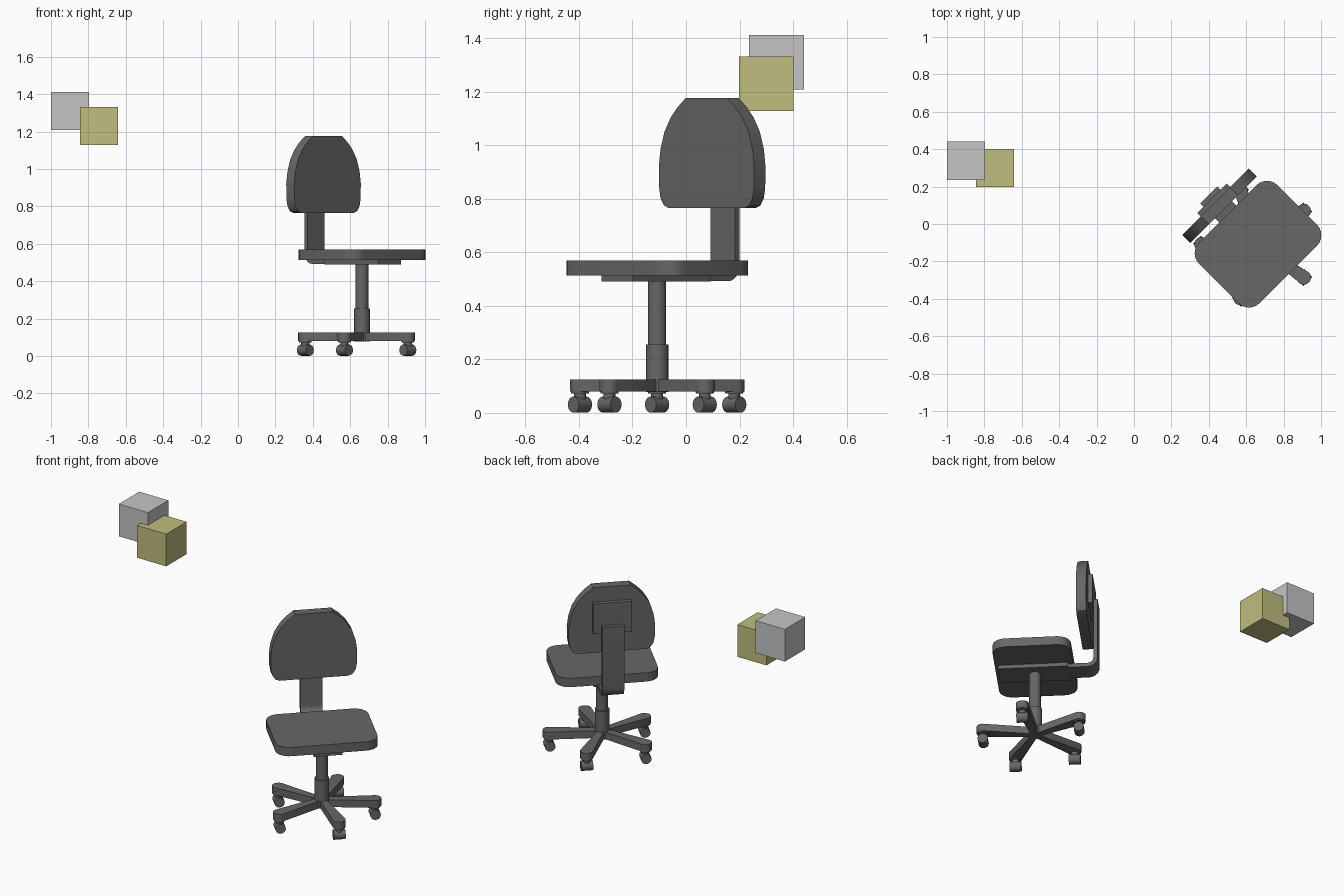
import bpy, bmesh
from math import radians, cos, sin, pi
from mathutils import Matrix, Vector

if "Cube" in bpy.data.objects:
    bpy.data.objects.remove(bpy.data.objects["Cube"], do_unlink=True)


def material(name, r, g, b):
    m = bpy.data.materials.new(name)
    m.use_nodes = True
    m.diffuse_color = (r, g, b, 1)
    m.node_tree.nodes["Principled BSDF"].inputs["Base Color"].default_value = (r, g, b, 1)
    return m


CHARCOAL = material("charcoal", 0.135, 0.135, 0.135)
GREY = material("light grey", 0.56, 0.56, 0.56)
YELLOW = material("dull yellow", 0.53, 0.51, 0.21)

# Chair frame: -y is the sitter's forward direction, turned 45 degrees
COLUMN = Matrix.Translation((0.663, -0.108, 0))
CHAIR = COLUMN @ Matrix.Rotation(radians(45), 4, "Z")
UPRIGHT = Matrix.Rotation(pi / 2, 4, "X")                     # profile in XZ
SIDEWAYS = Matrix.Rotation(pi / 2, 4, "Z") @ UPRIGHT          # profile in YZ


def finish(name, bm, matrix, mat):
    bm.transform(matrix)
    bmesh.ops.recalc_face_normals(bm, faces=bm.faces)
    mesh = bpy.data.meshes.new(name)
    bm.to_mesh(mesh)
    bm.free()
    mesh.materials.append(mat)
    obj = bpy.data.objects.new(name, mesh)
    bpy.context.collection.objects.link(obj)
    bpy.ops.object.select_all(action="DESELECT")
    obj.select_set(True)
    bpy.context.view_layer.objects.active = obj
    bpy.ops.object.shade_smooth_by_angle(angle=radians(32))
    return obj


def extrude(name, points, depth, matrix, mat=CHARCOAL):
    bm = bmesh.new()
    face = bm.faces.new([bm.verts.new((x, y, 0)) for x, y in points])
    result = bmesh.ops.extrude_face_region(bm, geom=[face])
    verts = [v for v in result["geom"] if isinstance(v, bmesh.types.BMVert)]
    bmesh.ops.translate(bm, verts=verts, vec=(0, 0, depth))
    return finish(name, bm, matrix, mat)


def box(name, lo, hi, matrix=Matrix(), mat=CHARCOAL):
    lo, hi = Vector(lo), Vector(hi)
    bm = bmesh.new()
    bmesh.ops.create_cube(bm, size=1)
    bmesh.ops.scale(bm, vec=hi - lo, verts=bm.verts)
    bmesh.ops.translate(bm, vec=(lo + hi) / 2, verts=bm.verts)
    return finish(name, bm, matrix, mat)


def cone(name, r_low, r_high, z_low, z_high, matrix):
    bm = bmesh.new()
    bmesh.ops.create_cone(bm, cap_ends=True, segments=20, radius1=r_low,
                          radius2=r_high, depth=z_high - z_low)
    bmesh.ops.translate(bm, vec=(0, 0, (z_low + z_high) / 2), verts=bm.verts)
    return finish(name, bm, matrix, CHARCOAL)


def arc(cx, cy, r, start, end, steps=6):
    angles = [radians(start + (end - start) * i / steps) for i in range(steps + 1)]
    return [(cx + r * cos(a), cy + r * sin(a)) for a in angles]


# Seat cushion with rounded corners
hx, hy, r = 0.297, 0.229, 0.08
outline = (arc(hx - r, hy - r, r, 0, 90) + arc(r - hx, hy - r, r, 90, 180)
           + arc(r - hx, r - hy, r, 180, 270) + arc(hx - r, r - hy, r, 270, 360))
extrude("seat", outline, 0.056, CHAIR @ Matrix.Translation((0, 0, 0.514)))

# Backrest: half outline mirrored across the middle
half = [(0.2, 0.765), (0.225, 0.775), (0.243, 0.802), (0.25, 0.84), (0.252, 0.92),
        (0.243, 0.985), (0.222, 1.05), (0.19, 1.102), (0.155, 1.14), (0.11, 1.176)]
outline = half + [(-x, z) for x, z in reversed(half)]
extrude("backrest", outline, 0.06, CHAIR @ Matrix.Translation((0, 0.321, 0)) @ UPRIGHT)
box("backrest_mount", (-0.112, 0.32, 0.895), (0.112, 0.347, 1.085), CHAIR)

# Bent support bar running under the seat and up behind the backrest
outer = arc(0.312, 0.552, 0.06, -90, 0)
inner = arc(0.312, 0.552, 0.035, 0, -90)
outline = [(0.15, 0.492)] + outer + [(0.372, 0.945), (0.347, 0.945)] + inner + [(0.15, 0.517)]
extrude("back_support_bar", outline, 0.128,
        CHAIR @ Matrix.Translation((-0.064, 0, 0)) @ SIDEWAYS)
box("seat_plate", (-0.084, -0.21, 0.49), (0.084, 0.2, 0.515), CHAIR)

# Gas column
cone("column_sleeve", 0.042, 0.042, 0.078, 0.255, COLUMN)
cone("column_piston", 0.034, 0.034, 0.25, 0.492, COLUMN)

# Five-legged base: widening arms with a caster under each end
REACH = 0.303
for i in range(5):
    leg = COLUMN @ Matrix.Rotation(radians(36 + 72 * i), 4, "Z")
    outline = [(0, 0.018), (0, -0.018)] + arc(REACH, 0, 0.038, -80, 80, 8)
    extrude(f"leg_{i + 1}", outline, 0.046, leg @ Matrix.Translation((0, 0, 0.079)))
    end = Matrix.Translation((leg @ Matrix.Translation((REACH, 0, 0))).translation)
    cone(f"caster_socket_{i + 1}", 0.033, 0.038, 0.072, 0.1, end)
    cone(f"caster_stem_{i + 1}", 0.022, 0.022, 0.035, 0.075, end)
    turn = 45 if i in (1, 4) else -45
    axle = (end @ Matrix.Translation((0, 0, 0.031)) @ Matrix.Rotation(radians(turn), 4, "Z")
            @ Matrix.Rotation(pi / 2, 4, "Y"))
    cone(f"caster_wheel_{i + 1}", 0.03, 0.03, -0.034, 0.034, axle)

# Two floating cubes
box("grey_cube", (-1, 0.236, 1.207), (-0.796, 0.44, 1.411), mat=GREY)
box("yellow_cube", (-0.845, 0.198, 1.127), (-0.641, 0.402, 1.331), mat=YELLOW)
